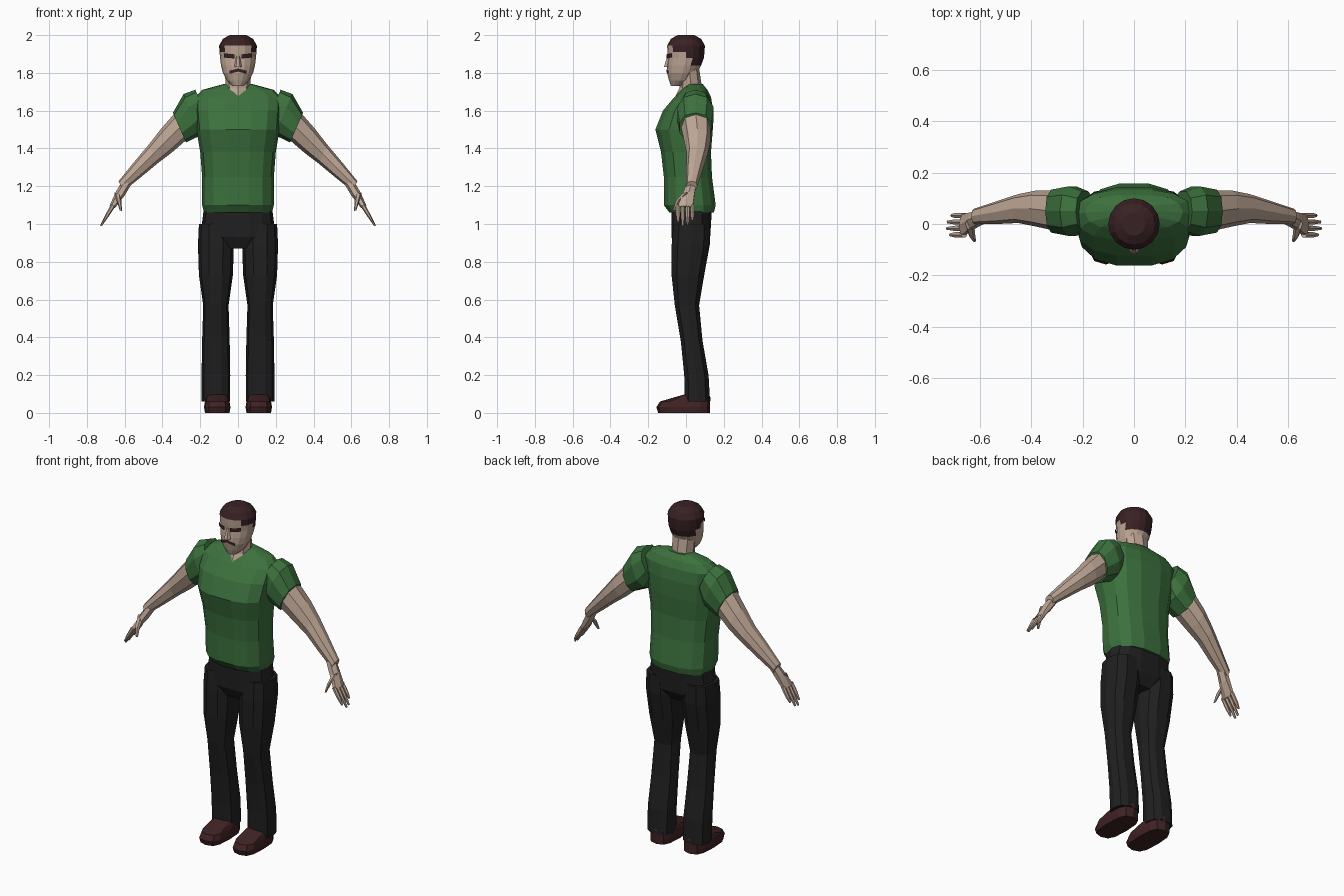
import bpy, bmesh
from math import cos, sin, pi, sqrt, copysign

if "Cube" in bpy.data.objects:
    bpy.data.objects.remove(bpy.data.objects["Cube"])


def material(name, red, green, blue):
    mat = bpy.data.materials.new(name)
    mat.use_nodes = True
    mat.diffuse_color = (red, green, blue, 1)
    shader = mat.node_tree.nodes["Principled BSDF"]
    shader.inputs["Base Color"].default_value = mat.diffuse_color
    return mat


GREEN = material("shirt_green", .045, .165, .047)
SKIN = material("skin", .51, .38, .3)
BLACK = material("trouser_black", .014, .014, .015)
HAIR = material("hair_brown", .04, .015, .017)
LEATHER = material("shoe_brown", .05, .016, .017)


def finish(name, bm, materials):
    mesh = bpy.data.meshes.new(name)
    bm.to_mesh(mesh)
    bm.free()
    for mat in materials:
        mesh.materials.append(mat)
    bpy.context.collection.objects.link(bpy.data.objects.new(name, mesh))


def rounded(value, squareness):
    """Push a sine or cosine outward to square off a section."""
    return copysign(abs(value) ** (2 / squareness), value)


def loft(name, stations, *materials, path=lambda z: 0, lean=(1, 0),
         sides=8, squareness=2, mirror=1, colour_rule=None):
    """Skin sections given as (z, y, half width, half depth if not round).

    The path gives x at each height; lean is the direction of section width."""
    bm = bmesh.new()
    loops = []
    for z, y, width, *rest in stations:
        depth = rest[0] if rest else width
        loop = []
        for step in range(sides):
            angle = 2 * pi * step / sides
            across = width * rounded(cos(angle), squareness)
            along = depth * rounded(sin(angle), squareness)
            loop.append(bm.verts.new((mirror * (path(z) + across * lean[0]),
                                      y + along,
                                      z + across * lean[1])))
        loops.append(loop)
    for lower, upper in zip(loops, loops[1:]):
        for i in range(sides):
            bm.faces.new((lower[i - 1], lower[i], upper[i], upper[i - 1]))
    bm.faces.new(loops[0])
    bm.faces.new(loops[-1])
    bmesh.ops.recalc_face_normals(bm, faces=bm.faces)
    if colour_rule:
        for face in bm.faces:
            face.material_index = int(colour_rule(face.calc_center_median()))
    finish(name, bm, materials)


def face_strip(name, start, end, height_rule, thickness, pieces=4):
    """Thin strip wrapped around the front of the face."""
    bm = bmesh.new()
    previous = None
    for step in range(pieces + 1):
        x = start + (end - start) * step / pieces
        y = -sqrt(.104 ** 2 - x * x)
        z = height_rule(abs(x))
        pair = [bm.verts.new((x, y, z + offset))
                for offset in (-thickness / 2, thickness / 2)]
        if previous:
            bm.faces.new((previous[0], pair[0], pair[1], previous[1]))
        previous = pair
    finish(name, bm, [HAIR])


# Shirt body: flared hem, full chest, sloping shoulders
loft("shirt_body", [
    (1.06, .03, .18, .12),
    (1.1, .02, .19, .14),
    (1.25, .01, .19, .13),
    (1.38, 0, .2, .135),
    (1.5, -.01, .22, .155),
    (1.6, .01, .23, .135),
    (1.67, .035, .23, .1),
    (1.71, .045, .19, .07),
    (1.74, .05, .08, .04),
], GREEN, sides=14, squareness=2.5)

# Neck, tapering up so that its base shows as a V at the collar
loft("neck", [
    (1.66, .01, .06, .075),
    (1.72, .025, .065, .06),
    (1.82, .02, .07, .05),
], SKIN)

# Head, with the hair as the region above a sloping hairline
loft("head", [
    (1.73, -.05, .03),
    (1.76, -.03, .06),
    (1.8, -.02, .08),
    (1.84, -.01, .09),
    (1.88, 0, .095),
    (1.91, 0, .098),
    (1.945, 0, .1),
    (1.98, 0, .08),
    (2, 0, .045),
], SKIN, HAIR, sides=16, colour_rule=lambda c: c.z > 1.885 - .7 * c.y)

loft("nose", [(1.83, -.1, .02), (1.89, -.09, .01)], SKIN, sides=6)

# Painted face details
face_strip("moustache", -.045, .045, lambda x: 1.815 - x / 4, .016)
for label, mirror in (("left", 1), ("right", -1)):
    inner, outer = sorted((mirror * .018, mirror * .073))
    face_strip(label + "_eye", inner, outer, lambda x: 1.885 + x / 10, .022)

# Trouser hips
loft("hips", [
    (.87, .02, .12, .07),
    (.93, .025, .2, .105),
    (1.09, .03, .18, .11),
], BLACK, sides=14, squareness=2.6)


def arm_path(z):
    return 1.82 - z


def hand_path(z):
    return 1.32 - .6 * z


for label, mirror in (("left", 1), ("right", -1)):
    arm_style = dict(mirror=mirror, lean=(.4, .9), squareness=2.3)
    hand_style = dict(mirror=mirror, lean=(.8, .3), sides=6)

    # Sleeve and bare arm share one straight slanting path
    loft(label + "_sleeve", [
        (1.63, .05, .09, .08),
        (1.58, .05, .12, .1),
        (1.51, .05, .087),
    ], GREEN, path=arm_path, sides=10, **arm_style)
    loft(label + "_arm", [
        (1.53, .05, .08),
        (1.44, .06, .07),
        (1.37, .06, .056),
        (1.29, .045, .045),
        (1.2, .03, .03),
    ], SKIN, path=arm_path, **arm_style)

    # Palm, fingers and thumb
    loft(label + "_palm", [
        (1.22, .03, .03),
        (1.16, .015, .03, .035),
        (1.09, -.005, .018, .047),
    ], SKIN, path=hand_path, **hand_style)
    for finger, tip in enumerate((1.01, .99, .995, 1.02)):
        y = finger / 40 - .042
        loft(f"{label}_finger_{finger + 1}", [
            (1.1, y, .015, .011),
            (1.05, y, .012),
            (tip, y, .006),
        ], SKIN, path=hand_path, **hand_style)
    loft(label + "_thumb", [
        (1.16, 0, .022),
        (1.12, -.04, .016),
        (1.07, -.063, .008),
    ], SKIN, path=lambda z: .62 + (z - 1.07) / 5, **hand_style)

    # Trouser leg and shoe
    loft(label + "_trouser_leg", [
        (1, .03, .09, .1),
        (.89, .025, .095, .105),
        (.73, .01, .09),
        (.57, .005, .067),
        (.38, .03, .073, .06),
        (.2, .055, .076, .067),
        (.06, .06, .075, .07),
    ], BLACK, path=lambda z: .117, sides=10, squareness=2.5, mirror=mirror)
    loft(label + "_shoe", [
        (0, -.01, .065, .137),
        (.03, -.015, .07, .142),
        (.06, -.005, .065, .133),
        (.08, .03, .06, .1),
        (.1, .06, .05, .06),
    ], LEATHER, path=lambda z: .11, sides=12, squareness=3, mirror=mirror)
